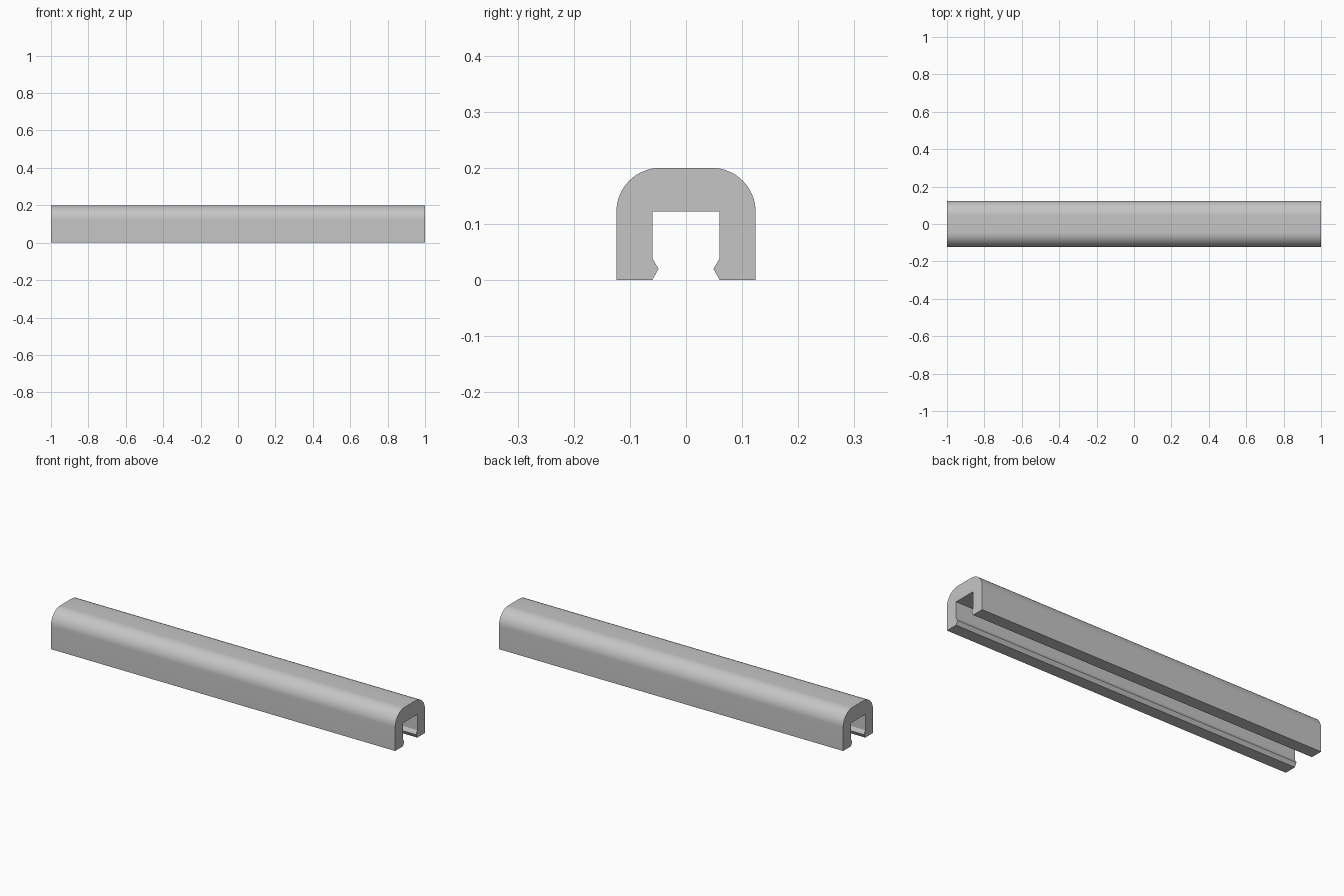
import bpy
import bmesh
import math

cube = bpy.data.objects.get("Cube")
if cube:
    bpy.data.objects.remove(cube, do_unlink=True)

LENGTH = 2.0
HALF_WIDTH = 0.124
HEIGHT = 0.2
RADIUS = 0.078
SLOT = 0.06        # half width of the slot
SLOT_TOP = 0.122
LIP = 0.049        # half width between the snap lips
ARC_STEPS = 16

# Plain grey material
grey = bpy.data.materials.new("light_grey")
grey.use_nodes = True
colour = (0.56, 0.56, 0.56, 1.0)
grey.diffuse_color = colour
grey.node_tree.nodes["Principled BSDF"].inputs["Base Color"].default_value = colour

# Half of the channel cross-section: slot roof, snap lip, outer wall, rounded shoulder
half = [(SLOT, SLOT_TOP), (SLOT, 0.039), (LIP, 0.02), (SLOT, 0), (HALF_WIDTH, 0)]
for i in range(ARC_STEPS + 1):
    a = math.pi / 2 * i / ARC_STEPS
    half.append((HALF_WIDTH - RADIUS + RADIUS * math.cos(a),
                 HEIGHT - RADIUS + RADIUS * math.sin(a)))
profile = half + [(-y, z) for y, z in reversed(half)]

# Extrude the section along the whole length
bm = bmesh.new()
end = bm.faces.new([bm.verts.new((-LENGTH / 2, y, z)) for y, z in profile])
result = bmesh.ops.extrude_face_region(bm, geom=[end], use_keep_orig=True)
far = [v for v in result["geom"] if isinstance(v, bmesh.types.BMVert)]
bmesh.ops.translate(bm, verts=far, vec=(LENGTH, 0, 0))
bmesh.ops.recalc_face_normals(bm, faces=bm.faces[:])

mesh = bpy.data.meshes.new("snap_channel")
bm.to_mesh(mesh)
bm.free()
mesh.materials.append(grey)
channel = bpy.data.objects.new("snap_channel", mesh)
bpy.context.collection.objects.link(channel)

# Smooth shoulders, crisp edges elsewhere
bpy.ops.object.select_all(action="DESELECT")
channel.select_set(True)
bpy.context.view_layer.objects.active = channel
bpy.ops.object.shade_smooth_by_angle(angle=math.radians(25))
